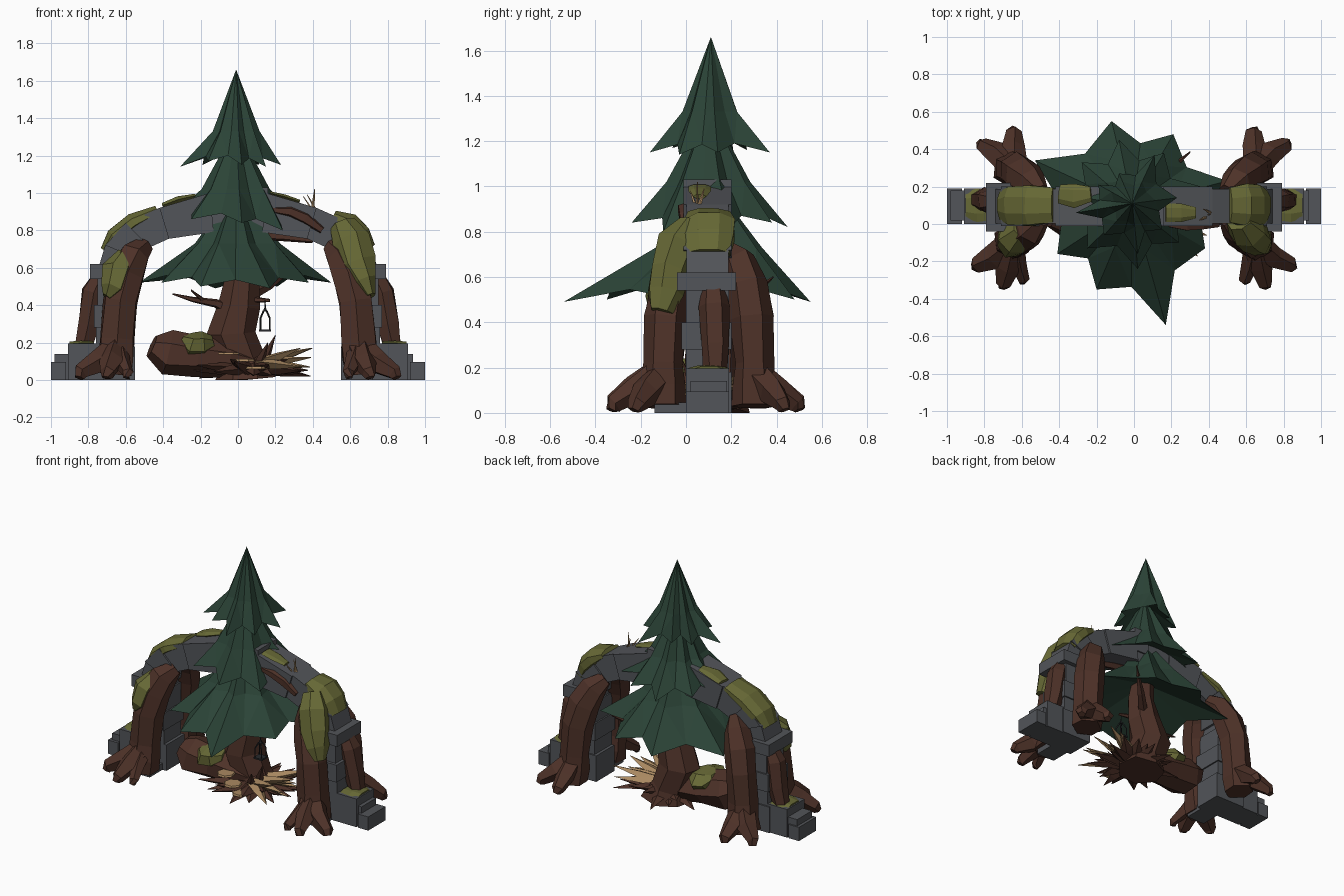
import bpy, bmesh, math, random
from mathutils import Vector

if "Cube" in bpy.data.objects:
    bpy.data.objects.remove(bpy.data.objects["Cube"])

random.seed(4)


def material(name, rgb):
    m = bpy.data.materials.new(name)
    m.diffuse_color = (*rgb, 1)
    m.use_nodes = True
    m.node_tree.nodes["Principled BSDF"].inputs["Base Color"].default_value = m.diffuse_color
    return m


GREEN = material("dark green needles", (0.024, 0.057, 0.038))
BARK = material("red brown bark", (0.075, 0.031, 0.021))
STONE = material("grey stone", (0.085, 0.09, 0.1))
MOSS = material("olive moss", (0.135, 0.14, 0.036))
TAN = material("pale wood", (0.40, 0.25, 0.12))
IRON = material("dark iron", (0.02, 0.022, 0.025))
YC = 0.1  # depth of the arch centre line


def finish(name, bm, mat):
    bmesh.ops.recalc_face_normals(bm, faces=bm.faces[:])
    for v in bm.verts:
        v.co.z = max(v.co.z, 0)
    me = bpy.data.meshes.new(name)
    bm.to_mesh(me)
    bm.free()
    me.materials.append(mat)
    ob = bpy.data.objects.new(name, me)
    bpy.context.collection.objects.link(ob)
    return ob


def add_loft(bm, pts, sides=7, jit=0.0, ref=(0, 1, 0), phase=0.0):
    """Closed tube through (x, y, z, half width along ref, half thickness)."""
    ref, rings = Vector(ref), []
    cs = [Vector(p[:3]) for p in pts]
    for i, p in enumerate(pts):
        t = (cs[min(i + 1, len(cs) - 1)] - cs[max(i - 1, 0)]).normalized()
        a = (ref - t * ref.dot(t)).normalized()
        b = t.cross(a)
        ring = []
        for k in range(sides):
            w = phase + 2 * math.pi * k / sides
            s = 1 + random.uniform(-jit, jit)
            ring.append(bm.verts.new(cs[i] + s * (a * math.cos(w) * p[3] + b * math.sin(w) * p[-1])))
        rings.append(ring)
    for r, q in zip(rings, rings[1:]):
        for k in range(sides):
            j = (k + 1) % sides
            bm.faces.new((r[k], r[j], q[j], q[k]))
    bm.faces.new(rings[0])
    bm.faces.new(rings[-1])


def loft(name, pts, mat, **kw):
    bm = bmesh.new()
    add_loft(bm, pts, **kw)
    return finish(name, bm, mat)


def prism(name, poly, y0, y1, mat):
    """Polygon in the xz plane, given depth from y0 to y1."""
    bm = bmesh.new()
    f = [bm.verts.new((x, y0, z)) for x, z in poly]
    b = [bm.verts.new((x, y1, z)) for x, z in poly]
    bm.faces.new(f)
    bm.faces.new(b)
    for i in range(len(poly)):
        j = (i + 1) % len(poly)
        bm.faces.new((f[i], f[j], b[j], b[i]))
    return finish(name, bm, mat)


def block(name, x0, x1, y0, y1, z0, z1, mat=STONE):
    return prism(name, [(x0, z0), (x1, z0), (x1, z1), (x0, z1)], y0, y1, mat)


def tier(name, cx, cy, top, mid, deep, tips):
    """Pointed skirt of needles: apex, narrow middle ring, zigzag hem."""
    bm = bmesh.new()
    apex = bm.verts.new((cx, cy, top))
    under = bm.verts.new((cx, cy, mid[0] - 0.03))
    hem = []
    for i, t in enumerate(tips):
        n = tips[(i + 1) % len(tips)]
        hem.append(Vector(t))
        v = (Vector(t) + Vector(n)) / 2
        hem.append(Vector((cx, cy, v.z)).lerp(v, deep) + Vector((0, 0, 0.04)))
    inner = []
    for i, h in enumerate(hem):
        d = Vector((h.x - cx, h.y - cy, 0)).normalized() * mid[1] * (1.1 if i % 2 == 0 else 0.85)
        inner.append(bm.verts.new((cx + d.x, cy + d.y, mid[0])))
    hem = [bm.verts.new(h) for h in hem]
    for i in range(len(hem)):
        j = (i + 1) % len(hem)
        bm.faces.new((apex, inner[i], inner[j]))
        if i % 2 == 0:
            bm.faces.new((inner[i], hem[i], hem[j]))
            bm.faces.new((inner[i], hem[j], inner[j]))
        else:
            bm.faces.new((inner[i], hem[i], inner[j]))
            bm.faces.new((hem[i], hem[j], inner[j]))
        bm.faces.new((under, hem[j], hem[i]))
    finish(name, bm, GREEN)


def spikes(name, items, mat, base=0.03):
    """Sharp four-sided slivers from a start point to a tip."""
    bm = bmesh.new()
    for a, b in items:
        m = Vector(a).lerp(Vector(b), 0.45)
        add_loft(bm, [(*a, base * .7, base), (*m, base * .5, base * .8), (*b, .002, .002)],
                 sides=4, ref=(0.1, 0.2, 1))
    return finish(name, bm, mat)


# Conifer
tier("lower_needles", -0.01, 0.1, 1.04, (0.73, 0.22), .8,
     [(-.53, .34, .52), (-.41, -.16, .52), (-.2, -.35, .5), (.17, -.54, .49),
      (.38, -.13, .52), (.5, .23, .52), (.21, .48, .5), (-.12, .55, .49)])
tier("middle_needles", -0.01, 0.1, 1.36, (1.02, 0.17), .76,
     [(-.4, .16, .84), (-.25, -.13, .86), (.02, -.24, .84), (.24, -.1, .8),
      (.36, .2, .82), (.16, .38, .84), (-.08, .45, .82), (-.28, .33, .86)])
tier("top_needles", -0.01, 0.11, 1.66, (1.33, 0.115), .72,
     [(-.31, .06, 1.14), (-.16, -.06, 1.17), (.02, -.16, 1.15), (.15, -.03, 1.14),
      (.23, .14, 1.15), (.11, .37, 1.15), (-.08, .27, 1.16), (-.19, .21, 1.15)])
loft("trunk", [(.04, .12, 0, .17, .17), (.03, .12, .1, .13, .13), (-.03, .12, .25, .13, .135),
               (.01, .11, .4, .11, .11), (.02, .1, .56, .09, .09), (-.01, .1, .85, .06, .06)], BARK, jit=.1)
loft("left_branch", [(0, .1, .36, .04), (-.12, .07, .41, .024), (-.24, .03, .43, .015),
                     (-.35, .01, .46, .004)], BARK, sides=5)
loft("left_twig", [(-.18, .05, .42, .014), (-.25, -.02, .48, .004)], BARK, sides=5)
loft("right_branch", [(0, .1, .4, .03), (.08, .07, .43, .018), (.17, .05, .425, .009)], BARK, sides=5)
loft("back_branch", [(0, .1, .42, .04), (.16, .26, .5, .025), (.3, .385, .6, .004)], BARK, sides=5, ref=(0, .3, 1))

# Fallen log, its moss and shelf fungus
loft("fallen_log", [(-.46, .06, .18, .09, .07), (-.38, .07, .145, .14, .13), (-.22, .08, .12, .13, .11),
                    (-.05, .09, .1, .12, .1), (.12, .1, .07, .08, .07)], BARK, jit=.1)
loft("log_moss", [(-.3, .07, .22, .08, .03), (-.26, .07, .19, .145, .075), (-.19, .08, .185, .145, .075),
                  (-.13, .08, .2, .08, .035)], MOSS, jit=.12)
for i, (x, y, z) in enumerate([(-.05, -.06, .135), (.03, -.1, .1), (.1, -.11, .06)]):
    loft(f"shelf_fungus_{i}", [(x, y, z, .06), (x, y, z + .012, .055)], TAN, sides=7)

# Splintered roots around the trunk
dark, pale = [], []
for i in range(24):
    a = 2 * math.pi * i / 24 + random.uniform(-.1, .1)
    r = random.uniform(.22, .36)
    dark.append(((.08 + .08 * math.cos(a), .07 + .08 * math.sin(a), .06),
                 (.08 + r * math.cos(a), .07 + r * math.sin(a), random.uniform(.01, .12))))
for i in range(9):
    a = -.75 + 1.4 * i / 8
    r = random.uniform(.29, .36)
    pale.append(((.12, .07 + .1 * math.sin(a), .09),
                 (.08 + r * math.cos(a), .07 + r * math.sin(a), .07 + .05 * (i * 2 % 3))))
spikes("splintered_roots", dark, BARK, .05)
spikes("pale_splinters", pale, TAN, .045)
spikes("upright_splinters", [((.12, .05, .06), (.2, -.02, .24)), ((.1, .0, .06), (.16, -.08, .2))], BARK)

# Hanging lantern
LX, LY = .145, .04
bars = bmesh.new()
for sx in (-1, 1):
    for sy in (-1, 1):
        x, y = LX + sx * .025, LY + sy * .025
        add_loft(bars, [(x, y, .265, .005), (x, y, .33, .005), (LX + sx * .008, LY + sy * .008, .37, .005)], sides=4)
add_loft(bars, [(LX, LY, .37, .004), (LX, LY, .425, .003)], sides=4)
finish("lantern_bars", bars, IRON)
block("lantern_base", LX - .032, LX + .032, LY - .032, LY + .032, .26, .27, IRON)
loft("lantern_cap", [(LX, LY, .365, .014), (LX, LY, .385, .006)], IRON, sides=6)

# Stone arch: wedge stones between an outer and an inner curve
outer = [(.74, .62), (.71, .72), (.6, .84), (.42, .92), (.15, 1.0)]
inner = [(.56, .58), (.54, .65), (.47, .71), (.37, .755), (.13, .79)]
prism("arch_keystone", [(-.15, 1), (.15, 1), (.13, .79), (-.13, .79)], .01, .19, STONE)
block("crown_stone", .04, .16, -.01, .2, .86, 1.03)

for s, side in ((-1, "left"), (1, "right")):
    def sblock(name, x0, x1, *r):
        block(f"{side}_{name}", min(s * x0, s * x1), max(s * x0, s * x1), *r)

    for i in range(4):
        q = [outer[i], outer[i + 1], inner[i + 1], inner[i]]
        d = .012 * ((i + 1) % 2)
        prism(f"{side}_arch_stone_{i}", [(s * x, z) for x, z in q], d - .01, .2 - d, STONE)
    # Pillar and stepped footing
    sblock("pillar_cap", .58, .79, -.04, .22, .54, .62)
    sblock("pillar_upper", .57, .75, 0, .19, .4, .54)
    sblock("pillar_middle", .56, .77, -.02, .2, .28, .4)
    sblock("pillar_lower", .57, .76, 0, .19, .17, .28)
    sblock("footing", .55, .78, 0, .2, 0, .18)
    sblock("upper_step", .76, .91, .0, .19, 0, .195)
    sblock("middle_step", .9, .98 if s < 0 else .935, .02, .18, 0, .14)
    sblock("lower_step", .92, 1.0, 0, .19, 0, .095)
    sblock("loose_stone", .58, .72, -.14, .02, 0, .045)

    # Front and back root legs flaring into blunt toes
    for m, face in ((-1, "front"), (1, "back")):
        def P(x, d, z, *r):
            return (s * x, YC + m * d, z, *r)
        loft(f"{side}_{face}_root_leg",
             [P(.5, .07, .72, .05, .05), P(.55, .125, .665, .085, .085), P(.595, .165, .56, .09, .1),
              P(.63, .19, .42, .095, .1), P(.645, .2, .22, .085, .1), P(.65, .2, .12, .1, .105),
              P(.66, .2, .03, .1, .1)], BARK, sides=6, jit=.08)
        toes = ([(.84, .32), (.7, .42), (.59, .4)] if m < 0 else [(.81, .325), (.64, .39)])
        for k, (x, d) in enumerate(toes):
            thin = .75 if k == 2 else 1
            loft(f"{side}_{face}_toe_{k}",
                 [P(.645, .19, .18, .075 * thin), P(.325 + x * .5, (d + .23) / 2, .095, .065 * thin),
                  P(x, d, .04, .042 * thin), P(x * 1.01, d + .01, .012, .025 * thin)],
                 BARK, sides=5, jit=.12, ref=(.1, .2, 1))
    # Outer root behind the pillar and moss on the step
    loft(f"{side}_outer_root", [(s * .73, .12, .56, .05), (s * .77, .12, .47, .07), (s * .8, .13, .3, .065),
                                (s * .83, .13, .17, .05)], BARK, sides=6, jit=.1)
    loft(f"{side}_step_moss", [(s * .77, .1, .198, .08, .01), (s * .84, .1, .198, .09, .014),
                               (s * .9, .1, .19, .07, .018)], MOSS, sides=6)
# Thin roots creeping along the arch face and under it
loft("front_creeping_root", [(.17, .0, .91, .015), (.28, -.01, .9, .03), (.36, .0, .865, .035),
                             (.45, .0, .8, .02)], BARK, sides=5)
loft("under_creeping_root", [(.08, .08, .78, .03), (.25, .06, .77, .03), (.4, .04, .75, .02)], BARK, sides=5)

# Moss draped over the arch and front legs
loft("left_arch_moss", [(-.71, .1, .69, .08, .03), (-.66, .1, .765, .11, .05), (-.56, .1, .845, .115, .05),
                        (-.43, .1, .905, .1, .03)], MOSS, sides=8, jit=.05, phase=math.pi / 8)
loft("right_arch_moss", [(.69, .1, .7, .1, .05), (.65, .1, .775, .12, .065), (.59, .1, .835, .12, .065),
                         (.51, .1, .88, .1, .03)], MOSS, sides=8, jit=.05, phase=math.pi / 8)
loft("right_leg_moss", [(.56, .02, .83, .06, .07), (.6, -.03, .74, .1, .105), (.635, -.07, .62, .095, .105),
                        (.68, -.09, .53, .085, .07), (.71, -.11, .45, .05, .03)], MOSS, jit=.1)
loft("left_leg_moss", [(-.6, -.02, .67, .06, .05), (-.64, -.065, .58, .1, .09), (-.665, -.1, .48, .09, .08),
                       (-.7, -.11, .44, .05, .03)], MOSS, jit=.1)
loft("left_crown_moss", [(-.4, .16, .935, .05, .015), (-.32, .15, .965, .065, .02), (-.23, .16, .985, .04, .012)],
     MOSS, sides=6)
loft("right_crown_moss", [(.17, .06, 1.0, .05, .01), (.25, .06, .98, .05, .014), (.33, .06, .955, .03, .01)],
     MOSS, sides=6)
# Dry twigs on top of the arch
spikes("arch_twigs", [((.4, .05, .92), (.41, .05, 1.02)), ((.39, .04, .92), (.35, .02, .98)),
                      ((.41, .06, .92), (.37, .08, .99))], TAN, .008)
